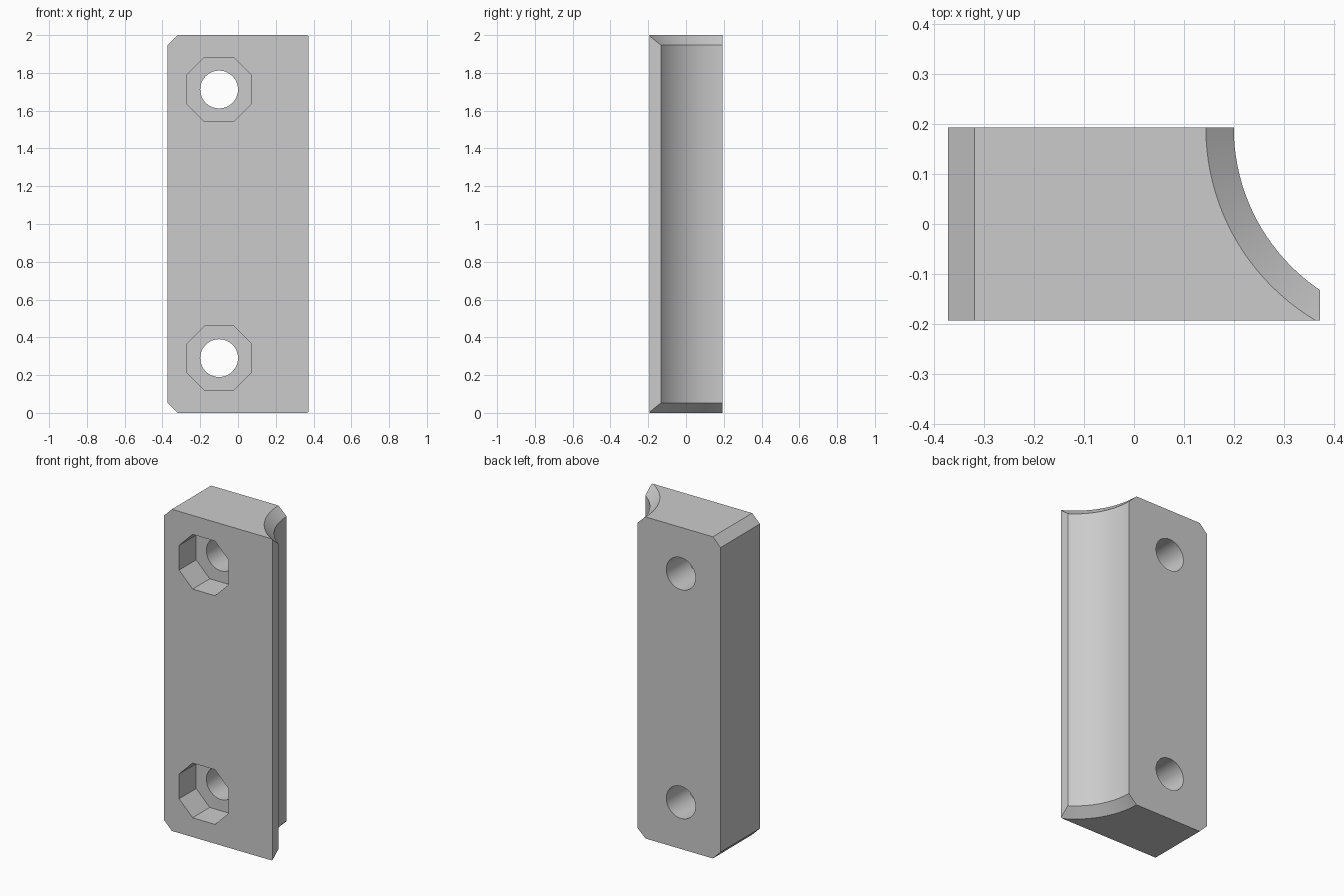
import bpy, bmesh, math

if "Cube" in bpy.data.objects:
    bpy.data.objects.remove(bpy.data.objects["Cube"], do_unlink=True)

HALF_X, HALF_Y, HEIGHT = 0.373, 0.193, 2.0
CHAMFER = 0.053
HOLE_X, HOLE_HEIGHTS = -0.1, (0.29, 1.712)

grey = bpy.data.materials.new("plain grey")
grey.use_nodes = True
colour = (0.6, 0.6, 0.6, 1)
grey.diffuse_color = colour
grey.node_tree.nodes["Principled BSDF"].inputs["Base Color"].default_value = colour


def loft(name, rings):
    """Solid through a list of matching point rings, capped at both ends."""
    bm = bmesh.new()
    loops = [[bm.verts.new(p) for p in ring] for ring in rings]
    n = len(loops[0])
    for a, b in zip(loops, loops[1:]):
        for i in range(n):
            j = (i + 1) % n
            bm.faces.new((a[i], a[j], b[j], b[i]))
    bm.faces.new(loops[0])
    bm.faces.new(loops[-1])
    bmesh.ops.recalc_face_normals(bm, faces=bm.faces)
    mesh = bpy.data.meshes.new(name)
    bm.to_mesh(mesh)
    bm.free()
    mesh.materials.append(grey)
    obj = bpy.data.objects.new(name, mesh)
    bpy.context.collection.objects.link(obj)
    return obj


def circle(radius, count):
    return [(radius * math.cos(math.tau * i / count),
             radius * math.sin(math.tau * i / count)) for i in range(count)]


def along_y(points, z, y0, y1):
    return [[(HOLE_X + px, y, z + pz) for px, pz in points] for y in (y0, y1)]


# Block with the two left corners chamfered
c = CHAMFER
outline = [(-HALF_X + c, 0), (HALF_X, 0), (HALF_X, HEIGHT),
           (-HALF_X + c, HEIGHT), (-HALF_X, HEIGHT - c), (-HALF_X, c)]
block = loft("mounting_block", [[(x, y, z) for x, z in outline]
                                for y in (-HALF_Y, HALF_Y)])

# Concave channel down the side, flaring at both ends
radius, flare = 0.393, 0.056
levels = ((-c, 2 * flare), (c, 0), (HEIGHT - c, 0), (HEIGHT + c, 2 * flare))
cutters = [loft("channel_cutter",
                [[(0.593 + x, HALF_Y + y, z) for x, y in circle(radius + extra, 128)]
                 for z, extra in levels])]

# Bolt holes with octagonal nut recesses in the front
a, b = 0.17, 0.077
octagon = [(a, -b), (a, b), (b, a), (-b, a), (-a, b), (-a, -b), (-b, -a), (b, -a)]
for z in HOLE_HEIGHTS:
    cutters.append(loft("bolt_hole_cutter", along_y(circle(0.1, 64), z, -0.4, 0.4)))
    cutters.append(loft("nut_recess_cutter", along_y(octagon, z, -0.4, -HALF_Y + 0.168)))

# Apply the cuts
bpy.context.view_layer.objects.active = block
block.select_set(True)
for cutter in cutters:
    cutter.hide_render = True
    mod = block.modifiers.new("cut", "BOOLEAN")
    mod.operation = "DIFFERENCE"
    mod.solver = "EXACT"
    mod.object = cutter
    bpy.ops.object.modifier_apply(modifier=mod.name)
for cutter in cutters:
    bpy.data.objects.remove(cutter, do_unlink=True)

bpy.ops.object.shade_smooth_by_angle(angle=math.radians(30))
